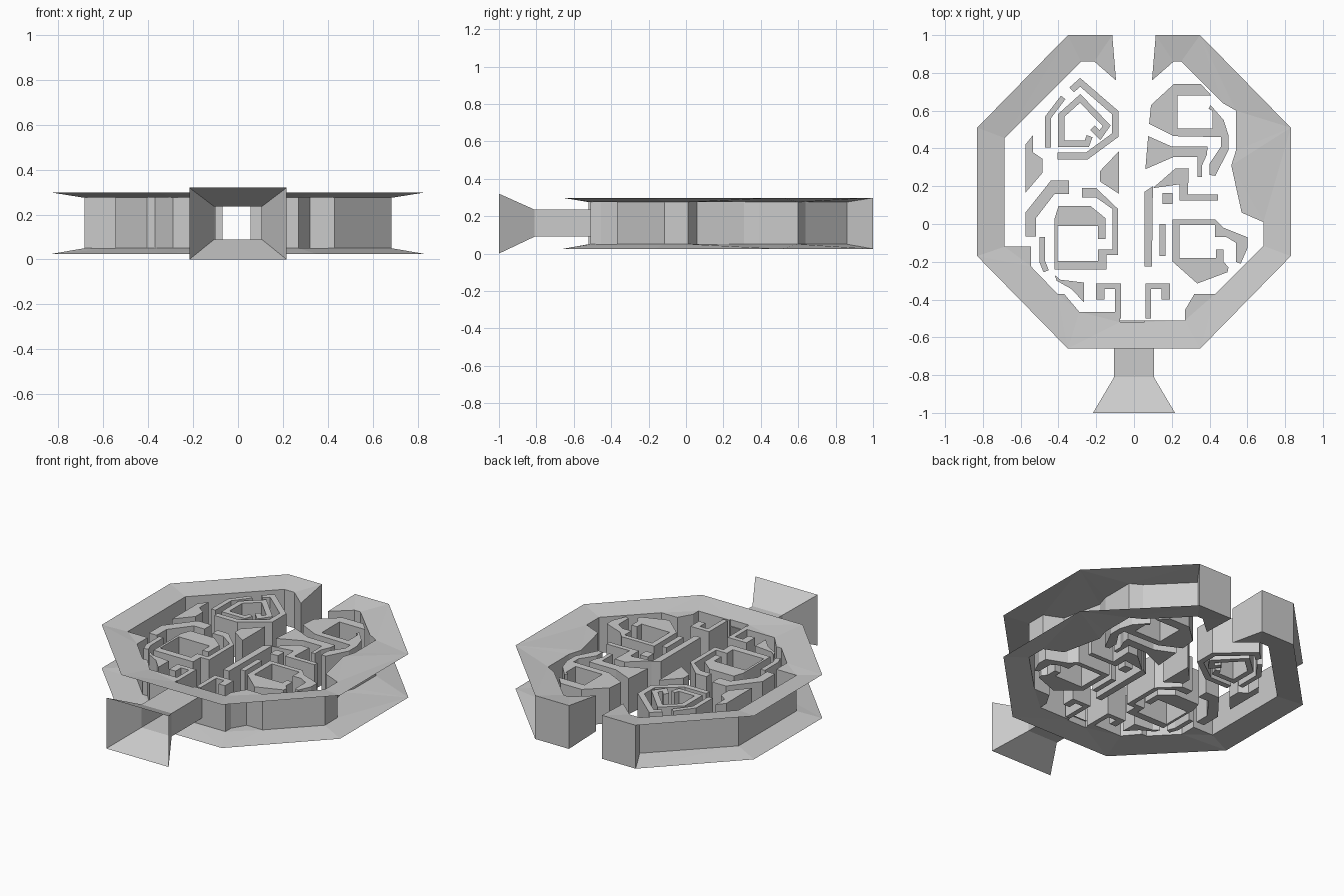
import bpy, bmesh
from mathutils import Vector

LOW, HIGH = 0.05, 0.275      # wall bottom / top
RIM_LOW, RIM_HIGH = 0.025, 0.298


def finish(name, bm):
    bmesh.ops.recalc_face_normals(bm, faces=bm.faces)
    me = bpy.data.meshes.new(name)
    bm.to_mesh(me)
    bm.free()
    ob = bpy.data.objects.new(name, me)
    bpy.context.collection.objects.link(ob)
    return ob


def block(name, pts):
    """Solid wall block extruded from a plan outline."""
    bm = bmesh.new()
    f = bm.faces.new([bm.verts.new((x, y, LOW)) for x, y in pts])
    r = bmesh.ops.extrude_face_region(bm, geom=[f])
    for v in r["geom"]:
        if isinstance(v, bmesh.types.BMVert):
            v.co.z = HIGH
    return finish(name, bm)


def lane(name, path, width):
    """Thin wall of constant width following a plan path."""
    p = [Vector(q) for q in path]
    left, right = [], []
    for i, q in enumerate(p):
        d0 = (q - p[i - 1]).normalized() if i else None
        d1 = (p[i + 1] - q).normalized() if i < len(p) - 1 else None
        d0, d1 = d0 or d1, d1 or d0
        t = (d0 + d1).normalized()
        off = Vector((-t.y, t.x)) * (width / 2 / max(t.dot(d1), 0.5))
        left.append(q + off)
        right.append(q - off)
    return block(name, left + right[::-1])


# Outer shell: flared octagonal rims joined by an irregular inner wall
outer = [(0.115, 1), (0.35, 1), (0.83, 0.51), (0.83, -0.17), (0.35, -0.66),
         (-0.35, -0.66), (-0.83, -0.17), (-0.83, 0.51), (-0.35, 1), (-0.115, 1)]
inner = [(-0.095, 0.76), (-0.21, 0.86), (-0.28, 0.86), (-0.685, 0.455), (-0.685, -0.12),
         (-0.545, -0.12), (-0.545, -0.225), (-0.405, -0.37), (-0.37, -0.37), (-0.29, -0.465),
         (-0.075, -0.465), (-0.075, -0.52), (0.055, -0.52), (0.055, -0.51), (0.27, -0.51),
         (0.27, -0.455), (0.32, -0.37), (0.43, -0.37), (0.685, -0.115), (0.685, 0.01),
         (0.57, 0.06), (0.515, 0.31), (0.54, 0.39), (0.54, 0.6), (0.47, 0.64),
         (0.25, 0.86), (0.21, 0.86), (0.095, 0.76)]
loop = outer + inner
n, no = len(loop), len(outer)
bm = bmesh.new()
rings = []
for z_in, z_out in ((HIGH, RIM_HIGH), (LOW, RIM_LOW)):
    vs = [bm.verts.new((x, y, 0)) for x, y in loop]
    bmesh.ops.triangulate(bm, faces=[bm.faces.new(vs)])
    for i, v in enumerate(vs):
        v.co.z = z_out if i < no else z_in
    rings.append(vs)
top, bot = rings
door = no + inner.index((-0.075, -0.52))
pairs = [(i, (i + 1) % n) for i in range(no - 1, n) if i != door]
pairs += [(0, 1), (8, 9), (1, no + 25), (8, no + 2)]      # closed ends at the rear gap
for a, b in pairs:
    bm.faces.new((top[a], top[b], bot[b], bot[a]))
# strips above and below the doorway
for z0, z1 in ((LOW, 0.09), (0.235, HIGH)):
    bm.faces.new([bm.verts.new(c) for c in ((-0.075, -0.52, z0), (0.055, -0.52, z0),
                                            (0.055, -0.52, z1), (-0.075, -0.52, z1))])
finish("outer_shell", bm)

# Square entrance tube with flared mouth
bm = bmesh.new()
sections = []
for y, w, z0, z1 in ((-1, 0.217, 0, 0.32), (-0.81, 0.105, 0.09, 0.235), (-0.51, 0.105, 0.09, 0.235)):
    sections.append([bm.verts.new(c) for c in ((-w, y, z0), (w, y, z0), (w, y, z1), (-w, y, z1))])
for s, t in zip(sections, sections[1:]):
    for i in range(4):
        j = (i + 1) % 4
        bm.faces.new((s[i], s[j], t[j], t[i]))
finish("entrance_funnel", bm)

# Upper left chamber
lane("upper_left_outer_wall", [(-0.33, 0.71), (-0.285, 0.75), (-0.1, 0.59), (-0.1, 0.47),
                               (-0.25, 0.36), (-0.405, 0.36)], 0.035)
lane("upper_left_side_wall", [(-0.375, 0.67), (-0.455, 0.565), (-0.455, 0.405)], 0.03)
lane("upper_left_pentagon", [(-0.235, 0.465), (-0.25, 0.425), (-0.385, 0.425), (-0.385, 0.575),
                             (-0.285, 0.665), (-0.145, 0.52), (-0.18, 0.47), (-0.22, 0.51)], 0.033)

# Left middle blocks
block("left_wedge", [(-0.575, 0.42), (-0.535, 0.47), (-0.535, 0.38), (-0.485, 0.345),
                     (-0.485, 0.27), (-0.575, 0.165)])
block("left_corridor_wedge", [(-0.18, 0.28), (-0.08, 0.385), (-0.08, 0.16), (-0.18, 0.225)])
block("left_arch", [(-0.575, -0.065), (-0.575, 0.06), (-0.44, 0.23), (-0.345, 0.23), (-0.345, 0.16),
                    (-0.42, 0.16), (-0.52, 0.03), (-0.52, -0.065)])
lane("left_thin_wall", [(-0.485, -0.07), (-0.485, -0.2), (-0.465, -0.25)], 0.03)

# Lower left chamber
block("lower_left_chamber", [
    (-0.42, -0.24), (-0.42, 0.03), (-0.40, 0.095), (-0.23, 0.095), (-0.15, 0.03), (-0.15, -0.08),
    (-0.19, -0.08), (-0.19, -0.01), (-0.405, -0.01), (-0.405, -0.195), (-0.19, -0.195),
    (-0.19, -0.135), (-0.115, -0.135), (-0.115, 0.08), (-0.2, 0.14), (-0.275, 0.14),
    (-0.275, 0.19), (-0.2, 0.19), (-0.085, 0.08), (-0.085, -0.165), (-0.145, -0.165), (-0.145, -0.24)])
block("lower_left_wedge", [(-0.42, -0.27), (-0.39, -0.295), (-0.265, -0.31), (-0.265, -0.415),
                           (-0.33, -0.345), (-0.41, -0.3)])

# Mirrored hooks beside the entrance
for side, s, dx in (("left", -1, 0.01), ("right", 1, -0.01)):
    hook = [(0.07, -0.5), (0.07, -0.315), (0.2, -0.315), (0.2, -0.4), (0.155, -0.4),
            (0.155, -0.345), (0.1, -0.345), (0.1, -0.5)]
    block("entrance_hook_" + side, [(s * (x + min(dx, 0)), y) for x, y in hook])

# Upper right chamber with its long side arm
block("upper_right_chamber", [
    (0.08, 0.53), (0.09, 0.63), (0.21, 0.74), (0.355, 0.74), (0.41, 0.68), (0.23, 0.68),
    (0.23, 0.505), (0.415, 0.505), (0.415, 0.6), (0.395, 0.61), (0.405, 0.63), (0.475, 0.55),
    (0.5, 0.47), (0.5, 0.39), (0.43, 0.255), (0.4, 0.26), (0.4, 0.32), (0.46, 0.41),
    (0.46, 0.46), (0.21, 0.465)])
block("right_upper_wedge", [(0.075, 0.465), (0.2, 0.41), (0.39, 0.41), (0.385, 0.365), (0.36, 0.31),
                            (0.36, 0.25), (0.335, 0.25), (0.335, 0.355), (0.21, 0.355), (0.06, 0.29)])
block("right_middle_wedge", [(0.1, 0.19), (0.22, 0.295), (0.29, 0.295), (0.285, 0.155),
                             (0.445, 0.155), (0.445, 0.125), (0.24, 0.125), (0.24, 0.21)])

# Right corridor walls
block("corridor_wall", [(0.055, -0.225), (0.055, 0.17), (0.1, 0.2), (0.095, -0.225)])
block("small_post", [(0.15, 0.105), (0.205, 0.105), (0.205, 0.165), (0.15, 0.165)])
block("short_wall", [(0.135, -0.17), (0.168, -0.17), (0.168, 0), (0.135, 0)])

# Lower right chamber
block("lower_right_chamber", [
    (0.205, -0.2), (0.205, 0.025), (0.43, 0.025), (0.475, -0.02), (0.6, -0.07), (0.6, -0.13),
    (0.565, -0.21), (0.54, -0.2), (0.54, -0.1), (0.49, -0.07), (0.43, -0.07), (0.43, -0.005),
    (0.24, -0.005), (0.24, -0.18), (0.435, -0.18), (0.435, -0.135), (0.475, -0.135),
    (0.475, -0.2), (0.5, -0.23), (0.495, -0.255), (0.335, -0.315)])
